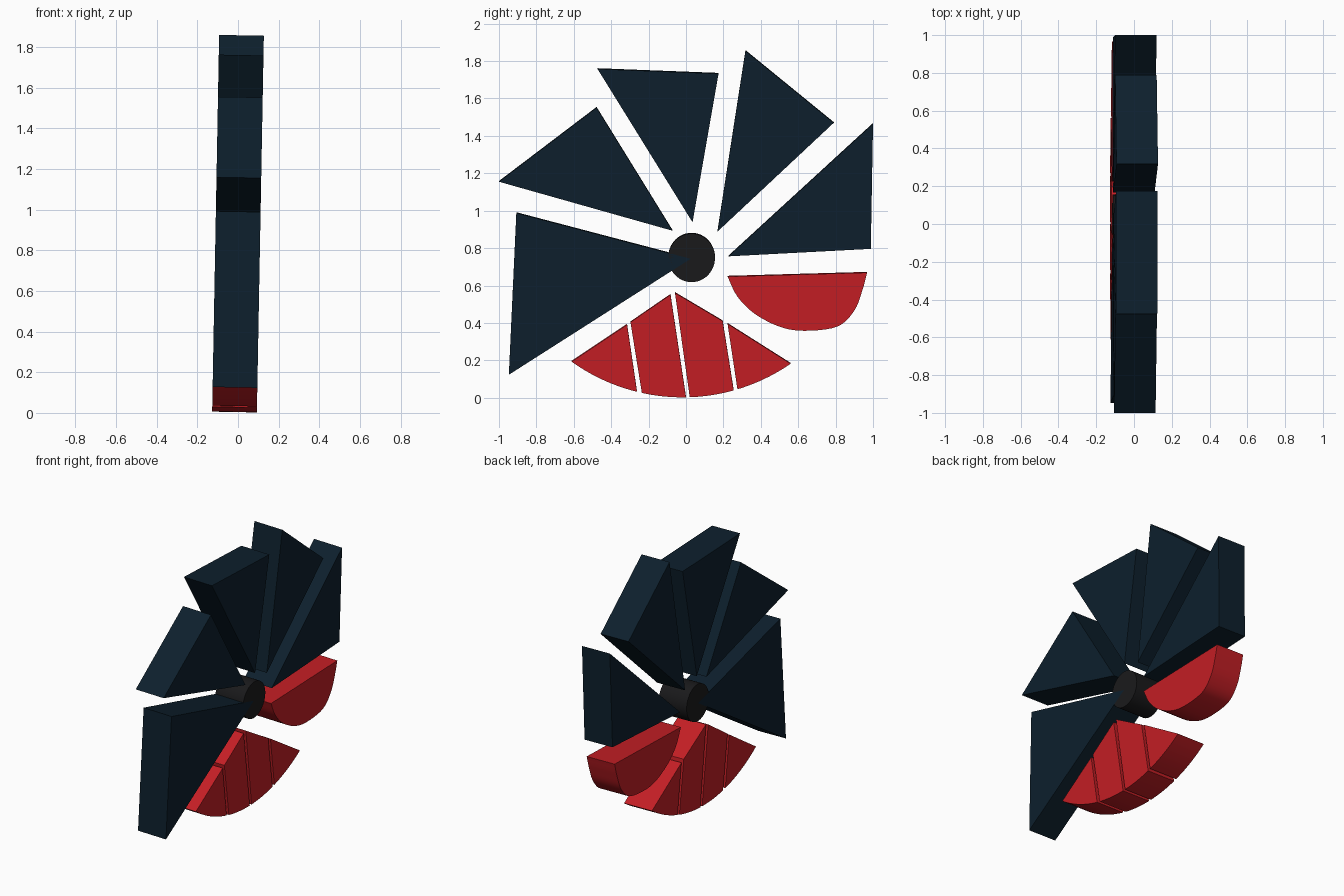
import bpy, bmesh
from math import sin, cos, pi, sqrt
from mathutils import Matrix, Vector

if "Cube" in bpy.data.objects:
    bpy.data.objects.remove(bpy.data.objects["Cube"])

HALF = 0.11            # half thickness along x
# the whole emblem leans very slightly about the y axis
LEAN = Matrix.Translation((0, 0, 0.93)) @ Matrix.Rotation(0.0185, 4, 'Y') @ Matrix.Translation((0, 0, -0.93))


def material(name, rgb):
    m = bpy.data.materials.new(name)
    m.diffuse_color = (*rgb, 1)
    m.use_nodes = True
    m.node_tree.nodes["Principled BSDF"].inputs["Base Color"].default_value = m.diffuse_color
    return m


NAVY = material("navy", (0.004, 0.014, 0.026))
RED = material("red", (0.55, 0.013, 0.018))
BLACK = material("black", (0.010, 0.010, 0.011))


def prism(name, outline, mat, smooth=False):
    """Extrude a (y, z) outline through the thickness."""
    bm = bmesh.new()
    face = bm.faces.new([bm.verts.new((-HALF, y, z)) for y, z in outline])
    new = bmesh.ops.extrude_face_region(bm, geom=[face])["geom"]
    bmesh.ops.translate(bm, vec=(2 * HALF, 0, 0),
                        verts=[v for v in new if isinstance(v, bmesh.types.BMVert)])
    bmesh.ops.recalc_face_normals(bm, faces=bm.faces)
    bm.transform(LEAN)
    mesh = bpy.data.meshes.new(name)
    bm.to_mesh(mesh)
    bm.free()
    ob = bpy.data.objects.new(name, mesh)
    bpy.context.collection.objects.link(ob)
    mesh.materials.append(mat)
    if smooth:
        bpy.ops.object.select_all(action='DESELECT')
        ob.select_set(True)
        bpy.context.view_layer.objects.active = ob
        bpy.ops.object.shade_smooth_by_angle(angle=0.5)
    return ob


def spline(pts, steps=5):
    """Smooth open curve through the points (Catmull-Rom)."""
    p = [Vector(q) for q in pts]
    p = [2 * p[0] - p[1]] + p + [2 * p[-1] - p[-2]]
    out = []
    for a, b, c, d in zip(p, p[1:], p[2:], p[3:]):
        for i in range(steps):
            t = i / steps
            out.append(0.5 * (2 * b + (c - a) * t + (2 * a - 5 * b + 4 * c - d) * t * t
                              + (3 * b - a - 3 * c + d) * t ** 3))
    return out + [p[-2]]


def bottom_arc(y0, y1, n=10):
    """Points on the large circle that closes the lower red segment."""
    ys = [y0 + (y1 - y0) * i / n for i in range(n + 1)]
    return [(y, 1.022 - sqrt(1.018 ** 2 - (y + 0.018) ** 2)) for y in ys]


# Navy triangular blades, fanned around the hub
blades = [
    [(-0.907, 0.99), (-0.947, 0.125), (0.025, 0.745)],
    [(-1.0, 1.157), (-0.478, 1.553), (-0.072, 0.895)],
    [(-0.473, 1.76), (0.174, 1.735), (0.035, 0.94)],
    [(0.318, 1.857), (0.79, 1.472), (0.168, 0.89)],
    [(1.0, 1.467), (0.988, 0.798), (0.227, 0.758)],
]
for i, tri in enumerate(blades, 1):
    prism(f"blade_{i}", tri, NAVY)

# Red lower segment cut into four slices: top edge, then left and right ends of the arc
slices = [
    ([(-0.315, 0.393)], -0.612, -0.262),
    ([(-0.297, 0.406), (-0.083, 0.553)], -0.236, 0.0),
    ([(-0.059, 0.563), (0.196, 0.412)], 0.02, 0.255),
    ([(0.222, 0.398)], 0.275, 0.56),
]
for i, (top, left, right) in enumerate(slices, 1):
    prism(f"lower_slice_{i}", top + bottom_arc(right, left), RED, True)

# Red rounded lobe on the right
lobe = spline([(0.968, 0.671), (0.944, 0.58), (0.901, 0.47), (0.81, 0.383), (0.634, 0.36),
               (0.5, 0.382), (0.366, 0.452), (0.275, 0.543), (0.222, 0.65)])
prism("side_lobe", lobe, RED, True)

# Round hub
hub = [(0.03 + 0.125 * cos(2 * pi * i / 48), 0.75 + 0.13 * sin(2 * pi * i / 48)) for i in range(48)]
prism("hub", hub, BLACK, True)
